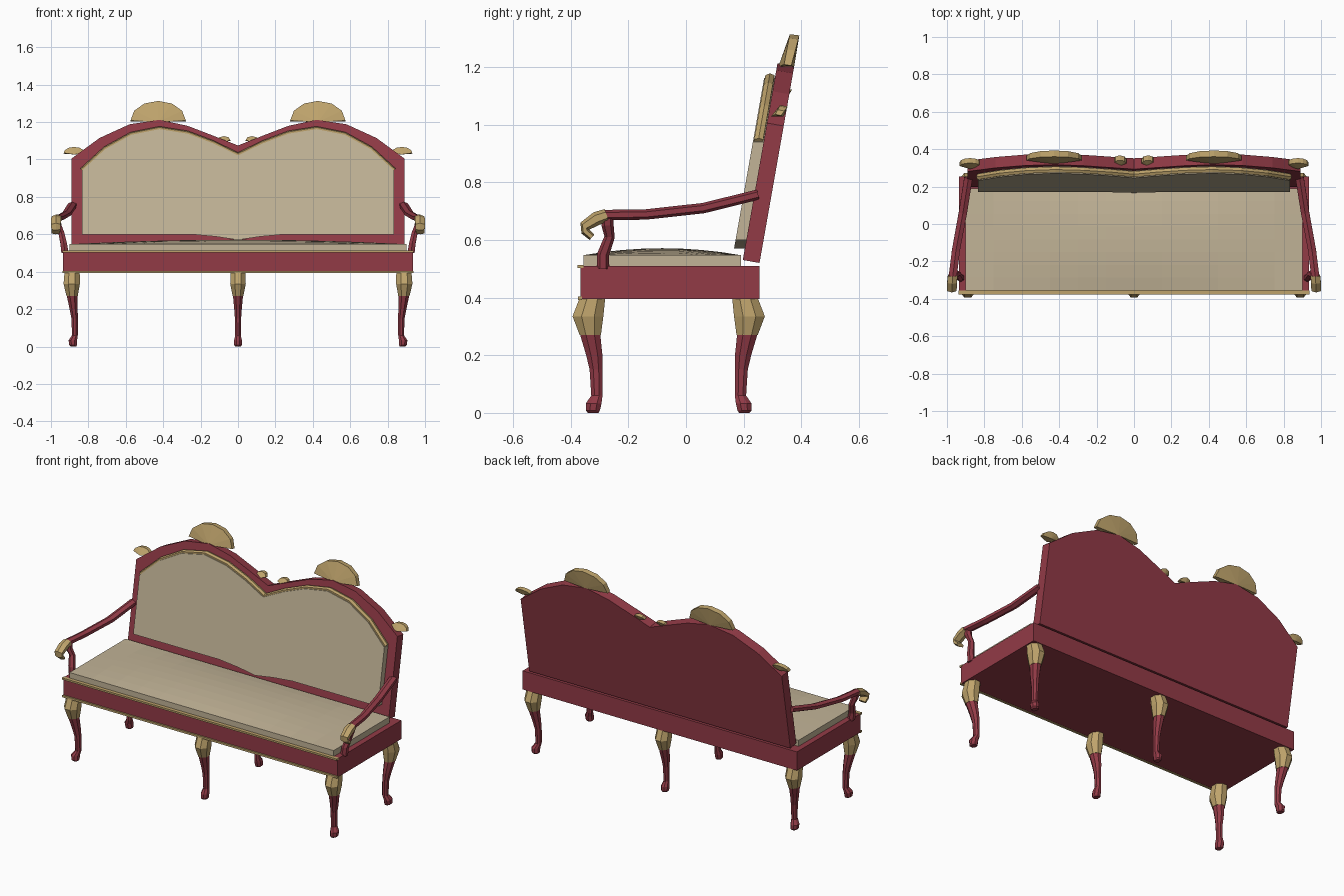
import bpy, bmesh, math
from mathutils import Vector

if "Cube" in bpy.data.objects:
    bpy.data.objects.remove(bpy.data.objects["Cube"])


def material(name, rgb):
    m = bpy.data.materials.new(name)
    m.diffuse_color = (*rgb, 1)
    m.use_nodes = True
    m.node_tree.nodes["Principled BSDF"].inputs["Base Color"].default_value = m.diffuse_color
    return m


RED = material("red_lacquer", (0.29, 0.043, 0.062))
GOLD = material("gilding", (0.52, 0.37, 0.15))
CREAM = material("cream_fabric", (0.54, 0.455, 0.31))
LEAN = math.tan(math.radians(10))


def make(name, verts, faces, mat):
    bm = bmesh.new()
    vs = [bm.verts.new(v) for v in verts]
    for f in faces:
        bm.faces.new([vs[i] for i in f])
    bmesh.ops.recalc_face_normals(bm, faces=bm.faces)
    me = bpy.data.meshes.new(name)
    bm.to_mesh(me)
    bm.free()
    me.materials.append(mat)
    ob = bpy.data.objects.new(name, me)
    bpy.context.collection.objects.link(ob)
    return ob


def loft(name, rings, mat):
    n = len(rings[0])
    faces = [list(range(n)), [len(rings) * n - 1 - i for i in range(n)]]
    for r in range(len(rings) - 1):
        for i in range(n):
            j = (i + 1) % n
            faces.append([r * n + i, r * n + j, (r + 1) * n + j, (r + 1) * n + i])
    return make(name, [v for ring in rings for v in ring], faces, mat)


def box(name, x, y0, y1, z0, z1, mat):
    return loft(name, [[(-x, y0, z), (x, y0, z), (x, y1, z), (-x, y1, z)] for z in (z0, z1)], mat)


def tube(name, path, side, mat, n=6):
    # path points: (x, y, z, half width along side, half thickness)
    pts, side, rings = [Vector(p[:3]) for p in path], Vector(side), []
    for k, p in enumerate(pts):
        t = (pts[min(k + 1, len(pts) - 1)] - pts[max(k - 1, 0)]).normalized()
        nrm = t.cross(side).normalized()
        a, b = path[k][3:]
        angs = [2 * math.pi * (i + 0.5) / n for i in range(n)]
        rings.append([p + side * a * math.cos(q) + nrm * b * math.sin(q) for q in angs])
    return loft(name, rings, mat)


def both(half):
    return [(-x, z) for x, z in reversed(half[1:])] + half


# Seat rail with gilded front mouldings
box("seat_rail", 0.935, -0.365, 0.255, 0.395, 0.51, RED)
box("rail_trim_lower", 0.937, -0.374, -0.36, 0.392, 0.404, GOLD)
box("rail_trim_upper", 0.937, -0.377, -0.355, 0.502, 0.513, GOLD)

# Crowned seat cushion
NX, NY = 12, 8
verts, faces = [], []
for j in range(NY + 1):
    for i in range(NX + 1):
        u, v = 2 * i / NX - 1, 2 * j / NY - 1
        verts.append((0.9 * u, -0.0825 + 0.2725 * v, 0.547 + 0.024 * (1 - u * u) * (1 - v * v)))
for j in range(NY):
    for i in range(NX):
        a = j * (NX + 1) + i
        faces.append([a, a + 1, a + NX + 2, a + NX + 1])
make("seat_cushion_top", verts, faces, CREAM)
box("seat_cushion", 0.9, -0.355, 0.19, 0.505, 0.547, CREAM)

# Double-arched leaning back
arch = [(0, 1.07), (0.14, 1.125), (0.27, 1.175), (0.42, 1.207), (0.58, 1.183), (0.74, 1.11), (0.89, 1.0)]
outline = both(arch) + [(0.89, 0.525), (-0.89, 0.525)]
loft("back_frame", [[(x, y + LEAN * (z - 0.525), z + dz) for x, z in outline]
                    for y, dz in ((0.197, 0.005), (0.255, -0.005))], RED)

# Upholstered back panel with dipped lower edge
inner = [(0, 1.022), (0.13, 1.085), (0.27, 1.138), (0.42, 1.162), (0.57, 1.132), (0.71, 1.055), (0.835, 0.94)]
panel = both(inner) + [(0.835, 0.6), (0.25, 0.6), (0.12, 0.588), (0, 0.57), (-0.12, 0.588), (-0.25, 0.6), (-0.835, 0.6)]
loft("back_panel", [[(x, y + LEAN * (z - 0.6), z) for x, z in panel] for y in (0.172, 0.215)], CREAM)

# Gilded bead following the arches
tube("back_bead", [(x, 0.192 + LEAN * (z - 0.6), z + 0.004, 0.018, 0.011) for x, z in both(inner)],
     (0, 1, 0), GOLD)


# Carved shell ornaments
def shell(name, cx, y0, z0, w, h, d, n=6):
    verts = [(cx, y0 - 0.02 * d, z0 - 0.003), (cx, y0 + 0.035 * d, z0 - 0.003)]
    for i in range(n + 1):
        a = math.pi * i / n
        t = math.sin(a)
        x, z = cx - w * math.cos(a), z0 + 0.005 + h * t
        verts += [(x, y0 + d * 0.02 * t, z), (x, y0 + d * (0.025 + 0.028 * t), z - 0.004)]
    faces = [[0, 2, 3, 1], [0, 1, 2 * n + 3, 2 * n + 2]]
    for i in range(n):
        k = 2 * i + 2
        faces += [[0, k, k + 2], [1, k + 3, k + 1], [k, k + 1, k + 3, k + 2]]
    make(name, verts, faces, GOLD)


# Cabriole legs: (inward shift, outward y, z, half x, half y)
KNEE = [(0, -0.325, 0.396, 0.042, 0.046), (-0.002, -0.340, 0.335, 0.045, 0.055),
        (0.0, -0.332, 0.27, 0.031, 0.038)]
SHIN = [(0.0, -0.332, 0.27, 0.029, 0.036), (0.008, -0.318, 0.20, 0.022, 0.029),
        (0.014, -0.312, 0.15, 0.018, 0.023), (0.015, -0.309, 0.06, 0.016, 0.020),
        (0.004, -0.320, 0.033, 0.023, 0.028), (0.005, -0.323, 0.008, 0.022, 0.025),
        (0.007, -0.322, 0.0, 0.016, 0.019)]


def leg(name, s, rear):
    def ring(p):
        dx, y, z, a, b = p
        y = -0.12 - y if rear else y
        x = s * (0.887 - dx)
        if s == 0:
            a *= 0.95
        return [(x + a * 1.05 * math.cos(q), y + b * 1.05 * math.sin(q), z)
                for q in (math.pi * (i + 0.5) / 4 for i in range(8))]
    loft(name + "_knee", [ring(p) for p in KNEE], GOLD)
    loft(name + "_shin", [ring(p) for p in SHIN], RED)


for s, label in ((-1, "left"), (0, "middle"), (1, "right")):
    leg("front_leg_" + label, s, False)
    leg("rear_leg_" + label, s, True)

for s, label in ((-1, "left"), (1, "right")):
    # Crest shell, corner shell and valley leaf
    shell("crest_shell_" + label, s * 0.427, 0.34, 1.203, 0.148, 0.105, 1.0)
    shell("corner_shell_" + label, s * 0.876, 0.31, 1.03, 0.056, 0.032, 0.8)
    shell("valley_leaf_" + label, s * 0.075, 0.325, 1.098, 0.035, 0.022, 0.8, 4)

    # Arm rest, scrolled hand hold and arm post
    arm = [(0.885, 0.25, 0.757, 0.026, 0.018), (0.915, 0.06, 0.71, 0.026, 0.018),
           (0.952, -0.14, 0.688, 0.025, 0.018), (0.97, -0.285, 0.686, 0.025, 0.018)]
    scroll = [(0.97, -0.275, 0.686, 0.029, 0.022), (0.972, -0.31, 0.674, 0.031, 0.024),
              (0.974, -0.352, 0.647, 0.029, 0.019), (0.974, -0.35, 0.63, 0.028, 0.015),
              (0.974, -0.326, 0.609, 0.026, 0.012)]
    post = [(0.925, -0.288, 0.50, 0.022, 0.022), (0.932, -0.287, 0.55, 0.02, 0.021),
            (0.945, -0.265, 0.61, 0.018, 0.018), (0.962, -0.272, 0.65, 0.02, 0.021),
            (0.966, -0.272, 0.69, 0.022, 0.022)]
    for part, path, mat in (("arm_rest", arm, RED), ("arm_scroll", scroll, GOLD), ("arm_post", post, RED)):
        tube(part + "_" + label, [(s * p[0], *p[1:]) for p in path], (1, 0, 0), mat)
